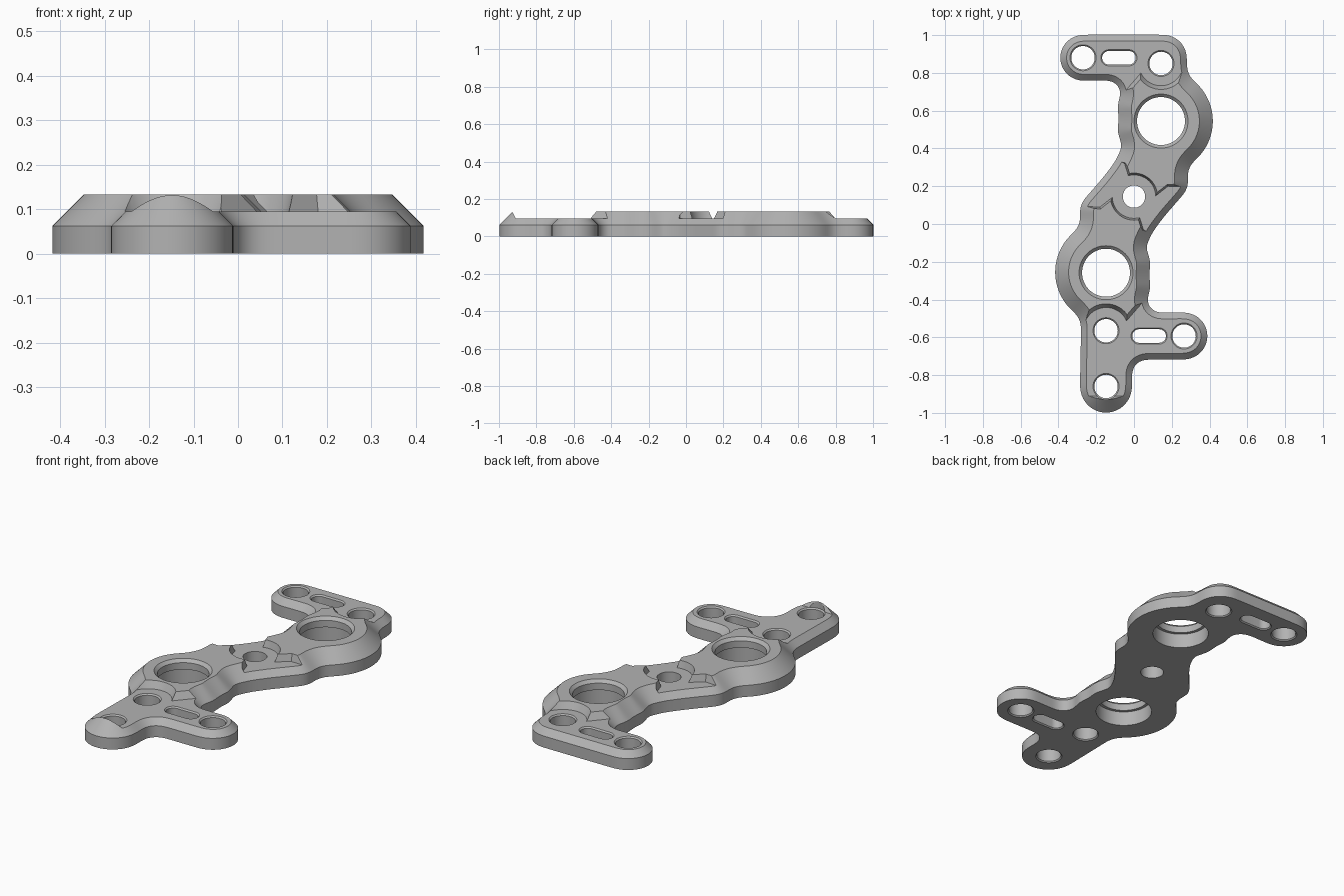
import bpy, bmesh
from math import radians, cos, sin
from mathutils import Vector

if "Cube" in bpy.data.objects:
    bpy.data.objects.remove(bpy.data.objects["Cube"])

STEP, TOP = 0.095, 0.133           # arm height and hub height
MIDDLE = Vector((0, 0.145))        # point of half-turn symmetry

metal = bpy.data.materials.new("grey metal")
metal.use_nodes = True
grey = (0.45, 0.45, 0.45, 1)
metal.diffuse_color = grey
metal.node_tree.nodes["Principled BSDF"].inputs["Base Color"].default_value = grey


def arc(x, y, r, start, end, n=24):
    angles = [radians(start + (end - start) * i / n) for i in range(n + 1)]
    return [Vector((x + r * cos(a), y + r * sin(a))) for a in angles]


def path(*coords):
    return [Vector(c) for c in coords]


def half_turn(points):
    return [2 * MIDDLE - p for p in points]


def even_smooth(points, spacing=0.012, rounds=6):
    """Resample a closed path evenly and round its small corners."""
    out, left = [], 0.0
    for a, b in zip(points, points[1:] + points[:1]):
        length = (b - a).length
        while left < length:
            out.append(a.lerp(b, left / length))
            left += spacing
        left -= length
    for _ in range(rounds):
        out = [(out[i - 1] + 2 * p + out[(i + 1) % len(out)]) / 4
               for i, p in enumerate(out)]
    return out


def inset(points, d):
    """Move a clockwise path inward by d."""
    out = []
    for i, p in enumerate(points):
        a = (p - points[i - 1]).normalized()
        b = (points[(i + 1) % len(points)] - p).normalized()
        na, nb = Vector((a.y, -a.x)), Vector((b.y, -b.x))
        out.append(p + (na + nb) * d / max(0.4, 1 + na.dot(nb)))
    return out


def loft(name, points, rings):
    """Closed solid through (height, inset) rings of a clockwise path."""
    bm = bmesh.new()
    loops = [[bm.verts.new((p.x, p.y, z)) for p in inset(points, d)]
             for z, d in rings]
    bm.faces.new(loops[0])
    bm.faces.new(loops[-1][::-1])
    n = len(points)
    for low, high in zip(loops, loops[1:]):
        for i in range(n):
            j = (i + 1) % n
            bm.faces.new((low[i], high[i], high[j], low[j]))
    bmesh.ops.recalc_face_normals(bm, faces=bm.faces)
    mesh = bpy.data.meshes.new(name)
    bm.to_mesh(mesh)
    bm.free()
    mesh.materials.append(metal)
    obj = bpy.data.objects.new(name, mesh)
    bpy.context.collection.objects.link(obj)
    return obj


def circle(x, y, r, n=48):
    return arc(x, y, r, 360, 0, n)[:-1]


# Outline: one flank, repeated by a half turn, joined by the two arms
flank = (arc(0.38, 0.835, 0.1, 180, 230.7)
         + arc(0.143, 0.545, 0.275, 50.7, -50, 40)
         + arc(0.384, 0.258, 0.1, 130, 190)
         + arc(0.187, 0.223, 0.1, 10, -40)
         + path((0.225, 0.115), (0.16, 0.04), (0.10, -0.04), (0.062, -0.12),
                (0.088, -0.20), (0.08, -0.27), (0.088, -0.335))
         + arc(0.14, -0.40, 0.07, 180, 270))
upper_arm = arc(-0.27, 0.88, 0.122, 270, 90) + arc(0.158, 0.88, 0.122, 90, 0)
lower_arm = (arc(0.265, -0.593, 0.125, 90, -90)
             + arc(0.064, -0.793, 0.075, 90, 180)
             + arc(-0.148, -0.862, 0.138, 0, -180))
outline = even_smooth(upper_arm + flank + lower_arm + half_turn(flank))
plate = loft("bracket_plate", outline,
             [(0, 0), (0.062, 0), (STEP, 0.033), (TOP, 0.071)])

cutters = []


def cut(name, points, rings):
    cutters.append(loft(name, points, rings))


# Lowered arms, with sloped steps up to the hubs
arm_step = path((-0.7, 0.66), (-0.7, 1.2), (0.7, 1.2), (0.7, 0.80), (0.25, 0.80),
                (0.037, 0.80), (-0.05, 0.70), (-0.13, 0.66))
slope = [(STEP, 0), (TOP + 0.02, -0.03)]
cut("upper_arm_step", arm_step, slope)
cut("lower_arm_step", half_turn(arm_step), slope)
for y in (0.85, -0.56):
    x = 0.143 if y > 0 else -0.148
    cut("hole_clearance", circle(x, y, 0.118), slope)

# Round pocket in the middle, opening to both sides
wedge = path((0.02, 0.145), (-0.11, 0.145), (-0.18, 0.09), (-0.45, 0.1),
             (-0.25, 0.43), (-0.05, 0.32), (-0.025, 0.24))
pocket = [(STEP, 0), (TOP + 0.02, -0.015)]
cut("left_wedge", wedge, pocket)
cut("right_wedge", half_turn(wedge), pocket)
cut("middle_pocket", circle(0, 0.145, 0.115), pocket)
cut("middle_hole", circle(0, 0.145, 0.059), [(-0.1, 0), (0.2, 0)])

# Hub bores: wide seat below, thin lip, chamfered rim
for x, y in ((0.143, 0.545), (-0.148, -0.258)):
    cut("hub_bore", circle(x, y, 0.127, 64),
        [(-0.05, -0.016), (0.08, -0.016), (0.08, 0), (TOP - 0.016, 0),
         (TOP, -0.016), (TOP + 0.05, -0.016)])

# Chamfered bolt holes and slots in the arms
rim = [(-0.05, -0.006), (0, -0.006), (0.006, 0), (STEP - 0.007, 0),
       (STEP, -0.007), (0.2, -0.007)]
for x, y in ((-0.27, 0.88), (0.143, 0.85), (0.265, -0.593),
             (-0.148, -0.565), (-0.148, -0.86)):
    cut("bolt_hole", circle(x, y, 0.062), rim)
for x, y in ((-0.08, 0.88), (0.08, -0.593)):
    cut("slot", arc(x - 0.053, y, 0.036, 270, 90, 16)
        + arc(x + 0.053, y, 0.036, 90, -90, 16), rim)

# Apply all cuts and remove the cutters
bpy.context.view_layer.objects.active = plate
plate.select_set(True)
for cutter in cutters:
    mod = plate.modifiers.new(cutter.name, "BOOLEAN")
    mod.operation, mod.solver, mod.object = "DIFFERENCE", "EXACT", cutter
    bpy.ops.object.modifier_apply(modifier=mod.name)
    bpy.data.objects.remove(cutter)

bpy.ops.object.shade_smooth_by_angle(angle=radians(25))
